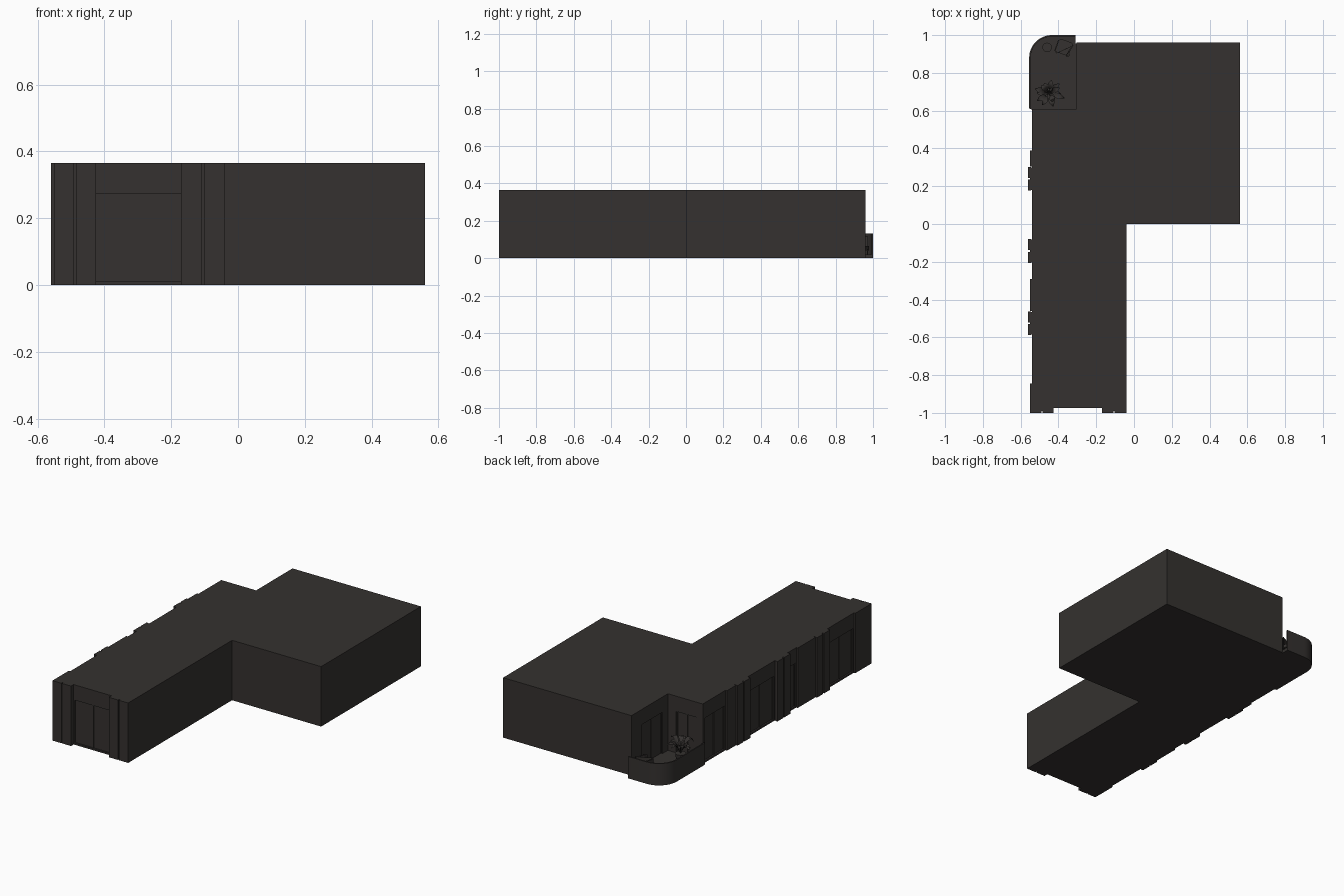
import bpy, bmesh, math, random
from mathutils import Vector, Matrix

if "Cube" in bpy.data.objects:
    bpy.data.objects.remove(bpy.data.objects["Cube"])

random.seed(4)
H = 0.365
dark = bpy.data.materials.new("dark_plaster")
dark.diffuse_color = (0.035, 0.031, 0.029, 1)
dark.use_nodes = True
dark.node_tree.nodes["Principled BSDF"].inputs["Base Color"].default_value = dark.diffuse_color


def finish(name, bm, smooth=False):
    bmesh.ops.recalc_face_normals(bm, faces=bm.faces)
    me = bpy.data.meshes.new(name)
    bm.to_mesh(me)
    bm.free()
    ob = bpy.data.objects.new(name, me)
    bpy.context.collection.objects.link(ob)
    me.materials.append(dark)
    if smooth:
        bpy.ops.object.select_all(action='DESELECT')
        ob.select_set(True)
        bpy.context.view_layer.objects.active = ob
        bpy.ops.object.shade_smooth_by_angle(angle=math.radians(40))
    return ob


def prism(name, pts, z0, z1, smooth=False):
    bm = bmesh.new()
    f = bm.faces.new([bm.verts.new((x, y, z0)) for x, y in pts])
    r = bmesh.ops.extrude_face_region(bm, geom=[f])
    top = [v for v in r["geom"] if isinstance(v, bmesh.types.BMVert)]
    bmesh.ops.translate(bm, verts=top, vec=(0, 0, z1 - z0))
    return finish(name, bm, smooth)


def box(name, x0, x1, y0, y1, z0, z1):
    return prism(name, [(x0, y0), (x1, y0), (x1, y1), (x0, y1)], z0, z1)


def cylinder(name, x, y, z0, z1, r0, r1, n=24):
    bm = bmesh.new()
    bmesh.ops.create_cone(bm, cap_ends=True, segments=n, radius1=r0, radius2=r1, depth=z1 - z0,
                          matrix=Matrix.Translation((x, y, (z0 + z1) / 2)))
    return finish(name, bm, True)


# L-shaped apartment block, notched for the balcony
body = prism("apartment_body", [(-0.54, -0.975), (-0.04, -0.975), (-0.04, 0), (0.56, 0),
                                (0.56, 0.96), (-0.305, 0.96), (-0.305, 0.61), (-0.54, 0.61)], 0, H)


# window and door recesses, each with a pane and slim frame bars
def opening(name, axis, wall, a, b, z0=0.01, z1=0.272, d=0.01, side=1):
    def slab(nm, lo, hi, p, q, s, t):
        lo, hi = sorted((lo, hi))
        if axis == 'x':
            return box(nm, lo, hi, p, q, s, t)
        return box(nm, p, q, lo, hi, s, t)
    cut = slab(name + "_cutter", wall - side * 0.02, wall + side * d, a, b, z0, z1)
    cut.hide_render = True
    cut.hide_viewport = True
    m = body.modifiers.new(name, 'BOOLEAN')
    m.operation = 'DIFFERENCE'
    m.solver = 'EXACT'
    m.object = cut
    inner = wall + side * d
    mid, w = (a + b) / 2, 0.003
    for i, c in enumerate((a + w, mid, b - w)):
        slab(f"{name}_bar_{i}", inner - side * 0.004, inner + side * 0.002,
             c - w, c + w, z0, z1)


opening("front_window", 'y', -0.975, -0.425, -0.17)
for i, (a, b) in enumerate([(0.395, 0.59), (-0.075, 0.175), (-0.285, -0.21), (-0.835, -0.595)]):
    opening(f"left_window_{i}", 'x', -0.54, a, b)
opening("balcony_side_door", 'x', -0.305, 0.66, 0.86, 0.02)
opening("balcony_end_door", 'y', 0.61, -0.50, -0.36, 0.02, side=-1)

# flat wall panels on the left side
for i, (a, b) in enumerate([(0.305, 0.39), (-0.46, -0.29), (-1.0, -0.845)]):
    box(f"left_panel_{i}", -0.55, -0.535, a, b, 0, H)

# paired pilasters on the left side
for i, y in enumerate([0.24, -0.143, -0.525]):
    box(f"left_pilaster_backing_{i}", -0.55, -0.535, y - 0.06, y + 0.06, 0, H)
    for s, lab in ((-1, "a"), (1, "b")):
        c = y + s * 0.0335
        box(f"left_pilaster_{i}{lab}", -0.56, -0.545, c - 0.029, c + 0.029, 0, H)

# paired pilasters on the front
for i, (a, b) in enumerate([(-0.55, -0.425), (-0.17, -0.04)]):
    m = (a + b) / 2
    box(f"front_pilaster_backing_{i}", a, b, -0.99, -0.97, 0, H)
    box(f"front_pilaster_{i}a", a, m - 0.003, -1.0, -0.98, 0, H)
    box(f"front_pilaster_{i}b", m + 0.003, b, -1.0, -0.98, 0, H)


# balcony slab and parapet with rounded corner
def balcony_path(off):
    r, cx, cy = 0.12 - off, -0.555 + 0.12, 1.0 - 0.12
    arc = [(cx - r * math.cos(t), cy + r * math.sin(t))
           for t in [math.pi / 2 * k / 14 for k in range(15)]]
    return [(-0.555 + off, 0.612)] + arc + [(-0.31, 1.0 - off)]


outer = balcony_path(0)
prism("balcony_floor", outer + [(-0.31, 0.955), (-0.30, 0.955), (-0.30, 0.605), (-0.54, 0.605)],
      0, 0.02, True)
prism("balcony_parapet", outer + balcony_path(0.008)[::-1], 0, 0.133, True)

# round side table
cylinder("table_foot", -0.46, 0.935, 0.02, 0.024, 0.018, 0.016)
cylinder("table_stem", -0.46, 0.935, 0.024, 0.07, 0.004, 0.004, 12)
cylinder("table_top", -0.46, 0.935, 0.07, 0.075, 0.025, 0.025)

# lounge chair: cushion, curved shell back and legs
turn = Matrix.Translation((-0.37, 0.935, 0)) @ Matrix.Rotation(math.radians(-20), 4, 'Z')


def rounded(w, d, r, n=5):
    pts = []
    for k, (sx, sy) in enumerate([(1, 1), (-1, 1), (-1, -1), (1, -1)]):
        for j in range(n + 1):
            t = math.pi / 2 * (k + j / n)
            pts.append((sx * (w - r) + r * math.cos(t), sy * (d - r) + r * math.sin(t)))
    return pts


shell_out = [p for p in rounded(0.043, 0.043, 0.018) if p[1] < 0.03]
shell_in = [p for p in rounded(0.037, 0.037, 0.014) if p[1] < 0.03]
start = lambda ps: [p for p in ps if p[0] < 0] + [p for p in ps if p[0] >= 0]
prism("chair_seat", rounded(0.037, 0.037, 0.012), 0.045, 0.065, True).matrix_world = turn
prism("chair_back", start(shell_out) + start(shell_in)[::-1], 0.04, 0.115, True).matrix_world = turn
for sx in (-1, 1):
    for sy in (-1, 1):
        leg = cylinder(f"chair_leg_{sx}_{sy}", sx * 0.028, sy * 0.028, 0.02, 0.046, 0.003, 0.004, 8)
        leg.matrix_world = turn

# potted plant with arching broad leaves
px, py = -0.45, 0.695
cylinder("plant_pot", px, py, 0.02, 0.075, 0.022, 0.03)
bm = bmesh.new()
for k in range(13):
    ang = k * 2.4 + random.uniform(-0.2, 0.2)
    reach = random.uniform(0.06, 0.095)
    peak = random.uniform(0.05, 0.09)
    out = Vector((math.cos(ang), math.sin(ang) * 0.85, 0))
    across = Vector((-math.sin(ang), math.cos(ang), 0))
    rows = []
    for j in range(8):
        t = j / 7
        c = Vector((px, py, 0.072)) + out * reach * t
        c.z += peak * math.sin(t * 2.2)
        u = max(0, (t - 0.3) / 0.7)
        w = 0.0015 + 0.014 * math.sin(math.pi * u ** 0.8)
        rows.append([bm.verts.new(c + across * w * s + Vector((0, 0, 0.004 * abs(s))))
                     for s in (-1, 0, 1)])
    for a, b in zip(rows, rows[1:]):
        for s in (0, 1):
            bm.faces.new((a[s], a[s + 1], b[s + 1], b[s]))
finish("plant_leaves", bm, True)
